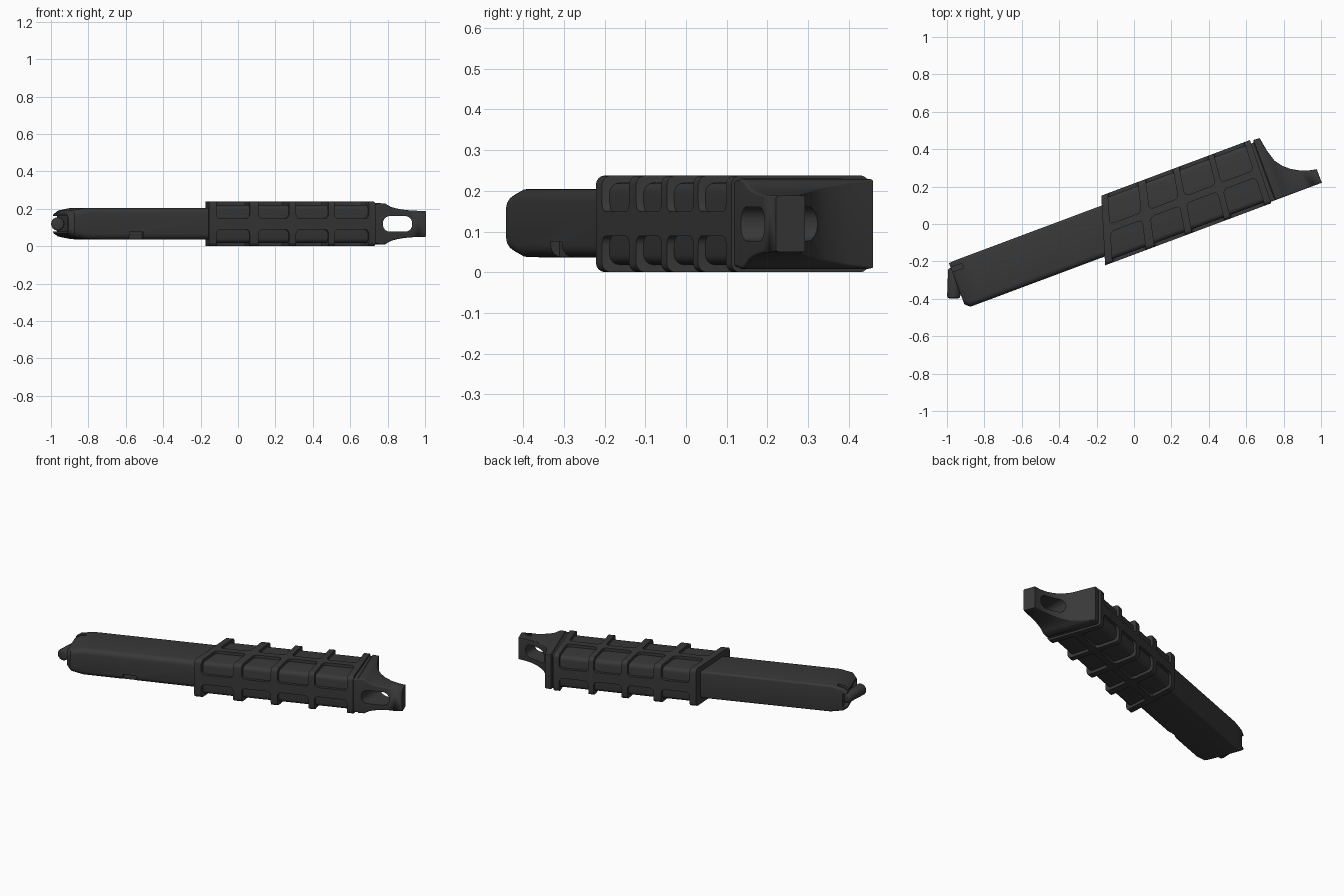
import bpy, bmesh, math
from mathutils import Matrix, Vector

if "Cube" in bpy.data.objects:
    bpy.data.objects.remove(bpy.data.objects["Cube"])

TILT = math.radians(20.5)          # magazine axis turned in plan
ROT = Matrix.Rotation(TILT, 4, 'Z')
ZC = 0.119                         # middle of the thickness
V0, V1 = -0.153, 0.203             # sleeve side faces

dark = bpy.data.materials.new("dark_polymer")
dark.diffuse_color = (0.04, 0.04, 0.04, 1)
dark.use_nodes = True
dark.node_tree.nodes["Principled BSDF"].inputs["Base Color"].default_value = dark.diffuse_color


def warp(co):
    """Slant the sleeve so its open end is oblique and its base end square."""
    f = (co.y - V0) / (V1 - V0)
    far = -0.111 + (co.x + 0.222) * 0.849 / 0.949
    co.x += (far - co.x) * f


def add(name, bm, cutter=False):
    bmesh.ops.recalc_face_normals(bm, faces=bm.faces)
    me = bpy.data.meshes.new(name)
    bm.to_mesh(me)
    bm.free()
    ob = bpy.data.objects.new(name, me)
    bpy.context.collection.objects.link(ob)
    ob.matrix_world = ROT
    if cutter:
        ob.hide_render = True
        ob.hide_viewport = False
        ob.display_type = 'WIRE'
    else:
        me.materials.append(dark)
    return ob


def loft(name, sections, r_low, r_high, warped=False):
    """Rectangular sections (u, v0, v1, z0, z1) joined, long edges rounded."""
    bm = bmesh.new()
    rings = [[bm.verts.new(p) for p in ((u, a, c), (u, b, c), (u, b, d), (u, a, d))]
             for u, a, b, c, d in sections]
    for p, q in zip(rings, rings[1:]):
        for i in range(4):
            bm.faces.new((p[i], p[(i + 1) % 4], q[(i + 1) % 4], q[i]))
    bm.faces.new(rings[0])
    bm.faces.new(rings[-1])
    for ids, r in (((0, 3), r_low), ((1, 2), r_high)):
        edges = [bm.edges.get((p[i], q[i])) for p, q in zip(rings, rings[1:]) for i in ids]
        bmesh.ops.bevel(bm, geom=[e for e in edges if e], offset=r, segments=4,
                        profile=0.5, affect='EDGES', clamp_overlap=True)
        # rings are still valid for the other side
    if warped:
        for v in bm.verts:
            warp(v.co)
    return add(name, bm)


def boxes(name, spans, radius, warped=False):
    """Rounded boxes used as one cutter."""
    bm = bmesh.new()
    for lo, hi in spans:
        lo, hi = Vector(lo), Vector(hi)
        m = Matrix.Translation((lo + hi) / 2) @ Matrix.Diagonal((*(hi - lo), 1))
        bmesh.ops.create_cube(bm, size=1, matrix=m)
    if warped:
        for v in bm.verts:
            warp(v.co)
    if radius:
        bmesh.ops.bevel(bm, geom=bm.edges[:], offset=radius, segments=3,
                        profile=0.5, affect='EDGES')
    return add(name, bm, True)


def cut(ob, cutter):
    m = ob.modifiers.new("cut", 'BOOLEAN')
    m.operation, m.solver, m.object = 'DIFFERENCE', 'EXACT', cutter


# Magazine tube, tapering at the feed lips
tube = loft("magazine_tube", [
    (-1.0, -0.085, 0.150, 0.068, 0.172),
    (-0.975, -0.107, 0.153, 0.052, 0.190),
    (-0.90, -0.108, 0.153, 0.037, 0.205),
    (-0.10, -0.108, 0.153, 0.035, 0.205)], 0.03, 0.012)
cut(tube, boxes("tube_cutter", [
    ((-0.66, -0.2, 0.0), (-0.58, -0.085, 0.075)),      # catch notch
    ((-1.1, 0.10, 0.165), (-0.935, 0.125, 0.3)),       # lip slot
    ((-1.1, -0.07, 0.078), (-0.975, 0.3, 0.160))], 0)) # feed mouth

# Rolled follower in the mouth
bm = bmesh.new()
a, b = Vector((-1.042, -0.035, ZC)), Vector((-0.985, 0.118, ZC))
d = b - a
turn = Vector((0, 0, 1)).rotation_difference(d).to_matrix().to_4x4()
bmesh.ops.create_cone(bm, cap_ends=True, segments=24, radius1=0.036, radius2=0.03,
                      depth=d.length, matrix=Matrix.Translation((a + b) / 2) @ turn)
bmesh.ops.bevel(bm, geom=[e for e in bm.edges if len(e.link_faces) == 2
                          and e.calc_face_angle() > 1], offset=0.014, segments=3,
                profile=0.5, affect='EDGES')
follower = add("follower", bm)

# Grip sleeve: inner core plus ribbed shell with pockets wrapping each corner
D = 0.018
core = loft("sleeve_core", [(u, V0 + D, V1 - D, D, 0.238 - D) for u in (-0.215, 0.72)],
            0.025, 0.025, True)
shell = loft("sleeve_ribs", [(u, V0, V1, 0.0, 0.238) for u in (-0.222, 0.727)],
             0.022, 0.022, True)
mid = (V0 + V1) / 2
spans = []
for u0, u1 in ((-0.18, 0.01), (0.06, 0.235), (0.275, 0.46), (0.495, 0.69)):
    for va, vb in ((V0 - 0.1, mid - 0.02), (mid + 0.02, V1 + 0.1)):
        for za, zb in ((-0.1, ZC - 0.03), (ZC + 0.03, 0.338)):
            spans.append(((u0, va, za), (u1, vb, zb)))
cut(shell, boxes("pocket_cutter", spans, 0.022, True))

# Base plate with a swept, pierced tab
profile = [(0.715, 0.182, 0.106), (0.75, 0.184, 0.106), (0.755, 0.197, 0.111),
           (0.79, 0.195, 0.109), (0.803, 0.12, 0.101), (0.822, 0.055, 0.091),
           (0.85, 0.015, 0.083), (0.885, -0.016, 0.077), (0.93, -0.042, 0.072),
           (0.975, -0.059, 0.070), (1.018, -0.068, 0.069)]
base = loft("base_pad", [(u, -0.145, v, ZC - h, ZC + h) for u, v, h in profile], 0.008, 0.004)

# Lanyard hole running straight front to back
bm = bmesh.new()
ring = []
for k in range(32):
    t = 2 * math.pi * (k + 0.5) / 32
    c, s = math.cos(t), math.sin(t)
    ring.append(bm.verts.new((0.853 + math.copysign(0.040, c) + 0.038 * c, -0.4,
                              ZC + math.copysign(0.004, s) + 0.038 * s)))
f = bm.faces.new(ring)
ext = bmesh.ops.extrude_face_region(bm, geom=[f])
bmesh.ops.translate(bm, vec=(0, 1.4, 0),
                    verts=[v for v in ext['geom'] if isinstance(v, bmesh.types.BMVert)])
hole = add("hole_cutter", bm, True)
hole.matrix_world = Matrix.Identity(4)
cut(base, hole)

# Bake the cuts, drop the cutters, smooth the rounded edges
parts = [tube, follower, core, shell, base]
bpy.ops.object.select_all(action='DESELECT')
for ob in parts:
    ob.select_set(True)
bpy.context.view_layer.objects.active = tube
bpy.ops.object.convert(target='MESH')
bpy.ops.object.shade_smooth_by_angle(angle=math.radians(30))
for ob in [o for o in bpy.data.objects if o.name.endswith("_cutter")]:
    bpy.data.objects.remove(ob)
